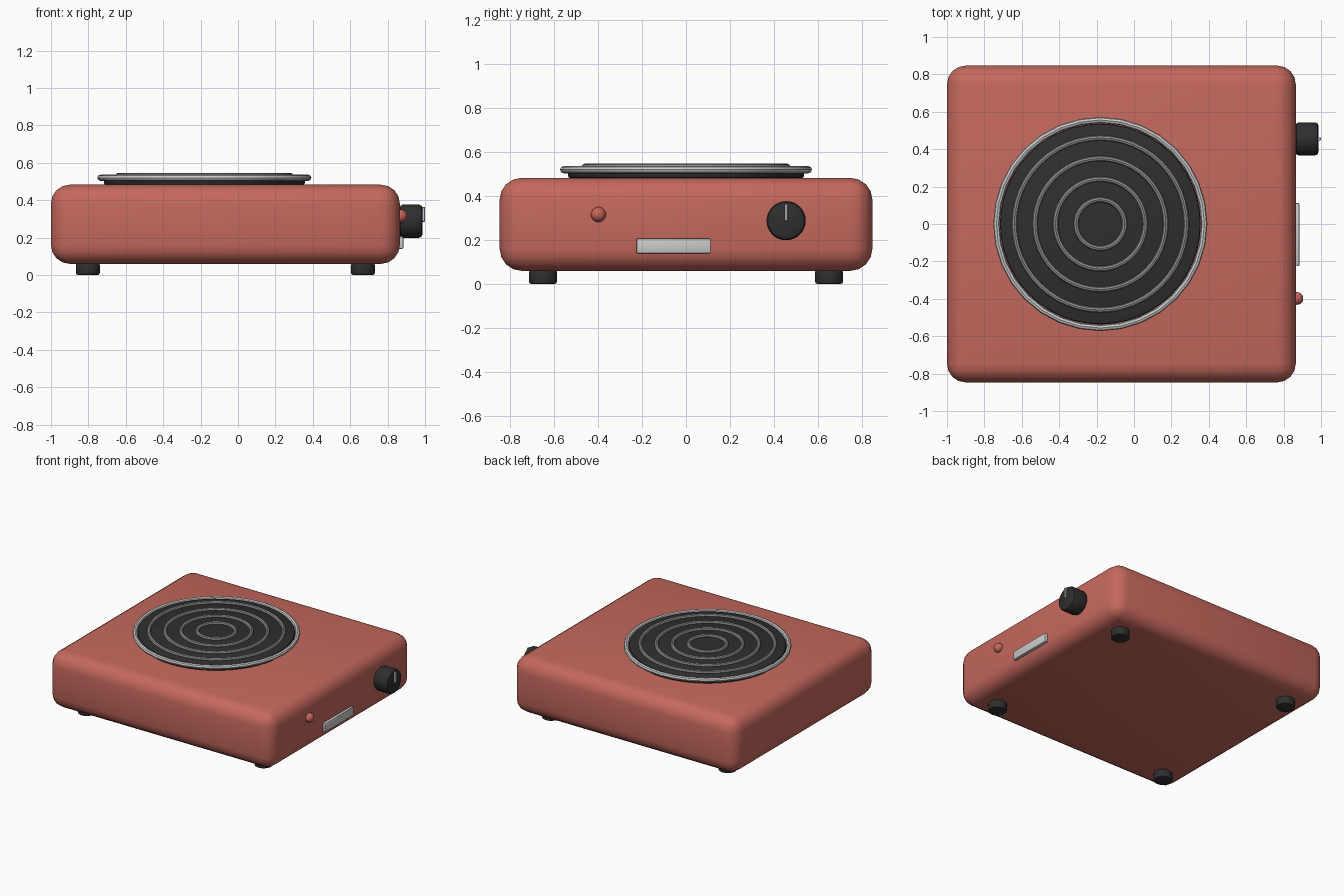
import bpy
from math import pi, radians

if "Cube" in bpy.data.objects:
    bpy.data.objects.remove(bpy.data.objects["Cube"], do_unlink=True)


def material(name, r, g, b):
    m = bpy.data.materials.new(name)
    m.use_nodes = True
    m.diffuse_color = (r, g, b, 1)
    m.node_tree.nodes["Principled BSDF"].inputs["Base Color"].default_value = (r, g, b, 1)
    return m


RED = material("enamel red", 0.56, 0.14, 0.11)
LAMP = material("lamp red", 0.56, 0.13, 0.10)
BLACK = material("matte black", 0.028, 0.028, 0.028)
STEEL = material("bright steel", 0.60, 0.60, 0.60)
COIL = material("coil grey", 0.28, 0.28, 0.28)


def finish(name, mat, bevel=0, segments=3):
    """Name, colour, bevel and smooth the active object."""
    ob = bpy.context.object
    ob.name = name
    ob.data.materials.append(mat)
    bpy.ops.object.transform_apply(location=False, rotation=True, scale=True)
    if bevel:
        mod = ob.modifiers.new("Bevel", "BEVEL")
        mod.width = bevel
        mod.segments = segments
        mod.limit_method = "ANGLE"
        bpy.ops.object.modifier_apply(modifier=mod.name)
    bpy.ops.object.shade_smooth_by_angle(angle=radians(35))
    return ob


def box(name, mat, lo, hi, bevel=0, segments=3):
    mid = [(a + b) / 2 for a, b in zip(lo, hi)]
    bpy.ops.mesh.primitive_cube_add(size=1, location=mid)
    bpy.context.object.scale = [b - a for a, b in zip(lo, hi)]
    return finish(name, mat, bevel, segments)


def cylinder(name, mat, radius, depth, location, bevel, rotation=(0, 0, 0), sides=32):
    bpy.ops.mesh.primitive_cylinder_add(vertices=sides, radius=radius, depth=depth,
                                        location=location, rotation=rotation)
    return finish(name, mat, bevel, 2)


def ring(name, mat, major, minor, z, sides=48):
    bpy.ops.mesh.primitive_torus_add(major_radius=major, minor_radius=minor,
                                     major_segments=sides, minor_segments=8,
                                     location=(BURNER_X, 0, z))
    return finish(name, mat)


BURNER_X = -0.18
SIDE = 0.865

# Housing and four feet
box("housing", RED, (-1, -0.847, 0.06), (SIDE, 0.847, 0.483), 0.1, 4)
for x, side in ((-0.803, "right"), (0.668, "left")):
    for y, end in ((-0.65, "front"), (0.65, "back")):
        cylinder(f"foot_{end}_{side}", BLACK, 0.064, 0.065, (x, y, 0.0325), 0.012)

# Hot plate, rim and heating rings
cylinder("hot_plate", BLACK, 0.537, 0.05, (BURNER_X, 0, 0.506), 0.012, sides=48)
ring("plate_rim", STEEL, 0.556, 0.0165, 0.52, 32)
for i in range(4):
    ring(f"heating_ring_{i + 1}", COIL, 0.13 + i * 0.11, 0.014, 0.533)

# Control knob with pointer
cylinder("knob", BLACK, 0.089, 0.124, (SIDE + 0.06, 0.455, 0.288), 0.02, (0, pi / 2, 0))
box("knob_pointer", STEEL, (0.975, 0.447, 0.285), (1.0, 0.463, 0.365), 0.003, 1)

# Indicator lamp and blank metal plate
bpy.ops.mesh.primitive_uv_sphere_add(segments=24, ring_count=12, radius=0.034,
                                     location=(0.871, -0.398, 0.316))
finish("indicator_lamp", LAMP)
box("side_plate", STEEL, (0.855, -0.225, 0.14), (0.884, 0.112, 0.206), 0.005, 2)
